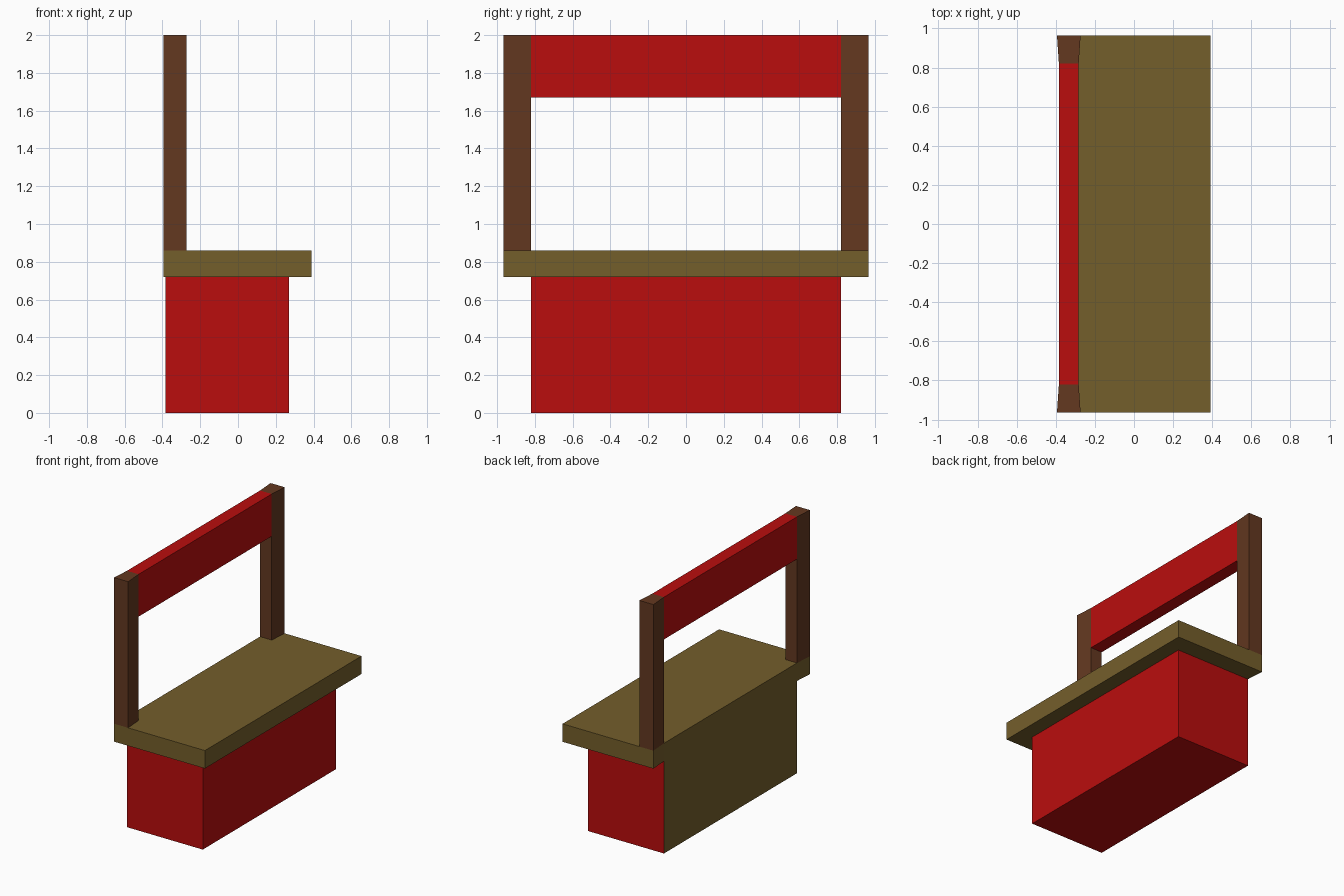
import bpy, bmesh

if "Cube" in bpy.data.objects:
    bpy.data.objects.remove(bpy.data.objects["Cube"])

def material(name, rgb):
    m = bpy.data.materials.new(name)
    m.diffuse_color = (*rgb, 1)
    m.use_nodes = True
    m.node_tree.nodes["Principled BSDF"].inputs["Base Color"].default_value = m.diffuse_color
    return m

red = material("red", (0.49, 0.004, 0.004))
brown = material("dark brown", (0.127, 0.040, 0.0144))
olive = material("olive brown", (0.175, 0.112, 0.024))

def prism(name, outline, z0, z1, *mats):
    """Extrude an xy outline (counter-clockwise) from z0 to z1."""
    bm = bmesh.new()
    low = [bm.verts.new((x, y, z0)) for x, y in outline]
    high = [bm.verts.new((x, y, z1)) for x, y in outline]
    bm.faces.new(low[::-1])
    bm.faces.new(high)
    for i in range(len(low)):
        j = (i + 1) % len(low)
        bm.faces.new((low[i], low[j], high[j], high[i]))
    bmesh.ops.recalc_face_normals(bm, faces=bm.faces)
    me = bpy.data.meshes.new(name)
    bm.to_mesh(me)
    bm.free()
    for m in mats:
        me.materials.append(m)
    ob = bpy.data.objects.new(name, me)
    bpy.context.collection.objects.link(ob)
    return ob

def rect(x0, x1, y):
    return [(x0, -y), (x1, -y), (x1, y), (x0, y)]

IN, OUT = 0.82, 0.965        # inner and outer y of the posts
BACK, FLARE = -0.384, -0.394  # back plane, flared out at the ends

# Base box, with its back face in the counter colour
base = prism("base", rect(BACK, 0.27, IN), 0, 0.72, red, olive)
for p in base.data.polygons:
    if p.normal.x < -0.9:
        p.material_index = 1

# Counter slab, back edge flared with the posts
prism("counter", [(FLARE, -OUT), (0.39, -OUT), (0.39, OUT), (FLARE, OUT),
                  (BACK, IN), (BACK, -IN)], 0.72, 0.86, olive)

# Slightly flared posts at both ends
for side, s in (("front", -1), ("rear", 1)):
    prism(side + "_post", [(FLARE, s * OUT), (-0.273, s * OUT),
                           (-0.283, s * IN), (BACK, s * IN)], 0.86, 2, brown)

# Sign board between the posts
prism("top_board", rect(BACK, -0.283, IN), 1.67, 2, red)
